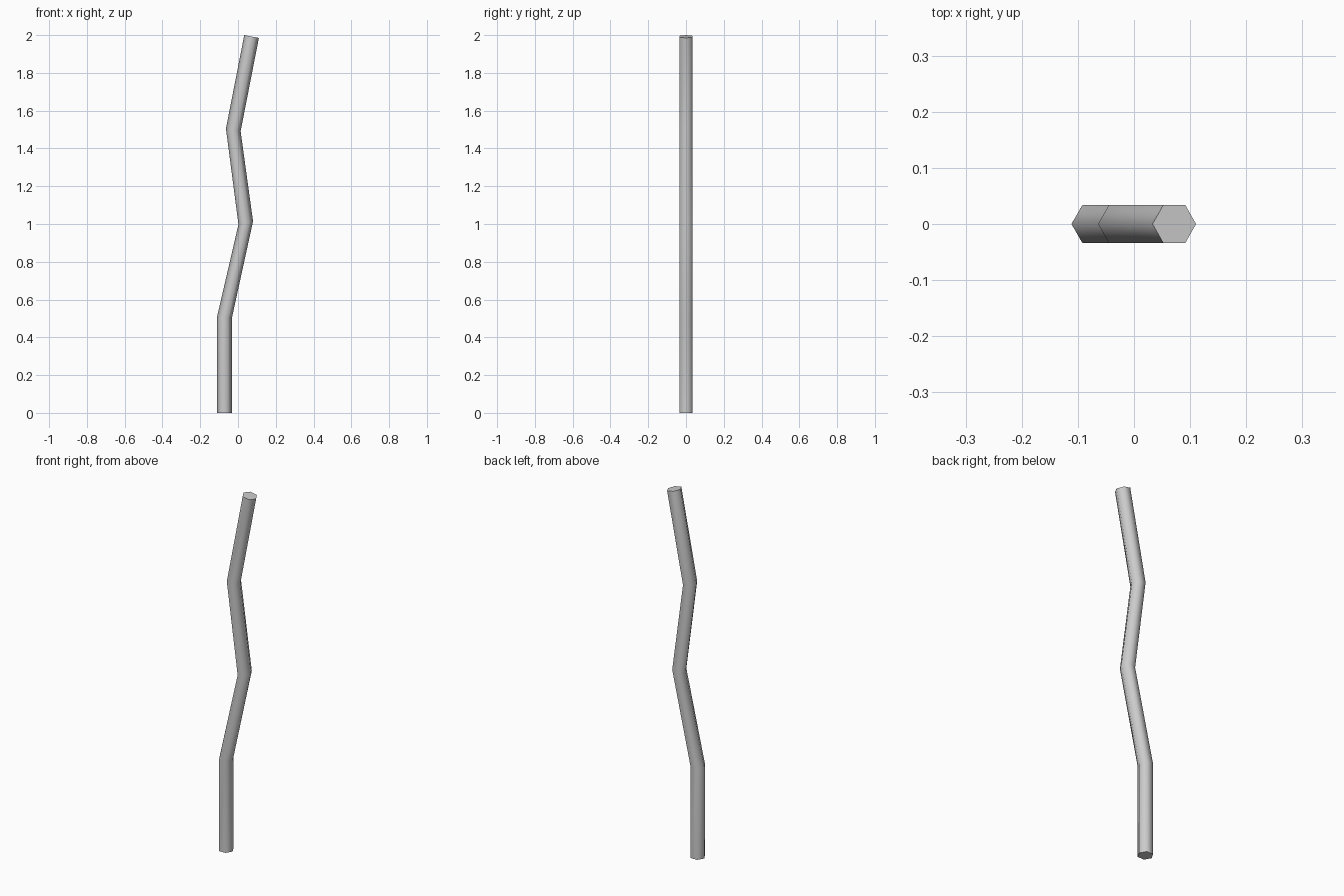
import bpy, bmesh, math

if "Cube" in bpy.data.objects:
    bpy.data.objects.remove(bpy.data.objects["Cube"])

SIDES, R = 6, 0.0395
# Ring centres up the crooked pole: x, z, tilt in degrees (positive leans right)
RINGS = [(-0.072, 0.0, 0), (-0.072, 0.504, 4), (0.041, 1.006, -12),
         (-0.025, 1.498, 10), (0.0718, 1.9925, 11)]

bm = bmesh.new()
loops = []
for cx, cz, tilt in RINGS:
    t = math.radians(tilt)
    loop = []
    for i in range(SIDES):
        a = 2 * math.pi * i / SIDES
        u, v = R * math.cos(a), R * math.sin(a)
        loop.append(bm.verts.new((cx + u * math.cos(t), v, cz - u * math.sin(t))))
    loops.append(loop)

# Side walls
for lo, hi in zip(loops, loops[1:]):
    for i in range(SIDES):
        j = (i + 1) % SIDES
        bm.faces.new((lo[i], lo[j], hi[j], hi[i]))

# End caps
bm.faces.new(loops[0][::-1])
bm.faces.new(loops[-1])
bmesh.ops.recalc_face_normals(bm, faces=bm.faces)

mesh = bpy.data.meshes.new("crooked_pole")
bm.to_mesh(mesh)
bm.free()
pole = bpy.data.objects.new("crooked_pole", mesh)
bpy.context.collection.objects.link(pole)

# Smooth sides, sharp end caps
bpy.context.view_layer.objects.active = pole
pole.select_set(True)
bpy.ops.object.shade_smooth_by_angle(angle=math.radians(65))
